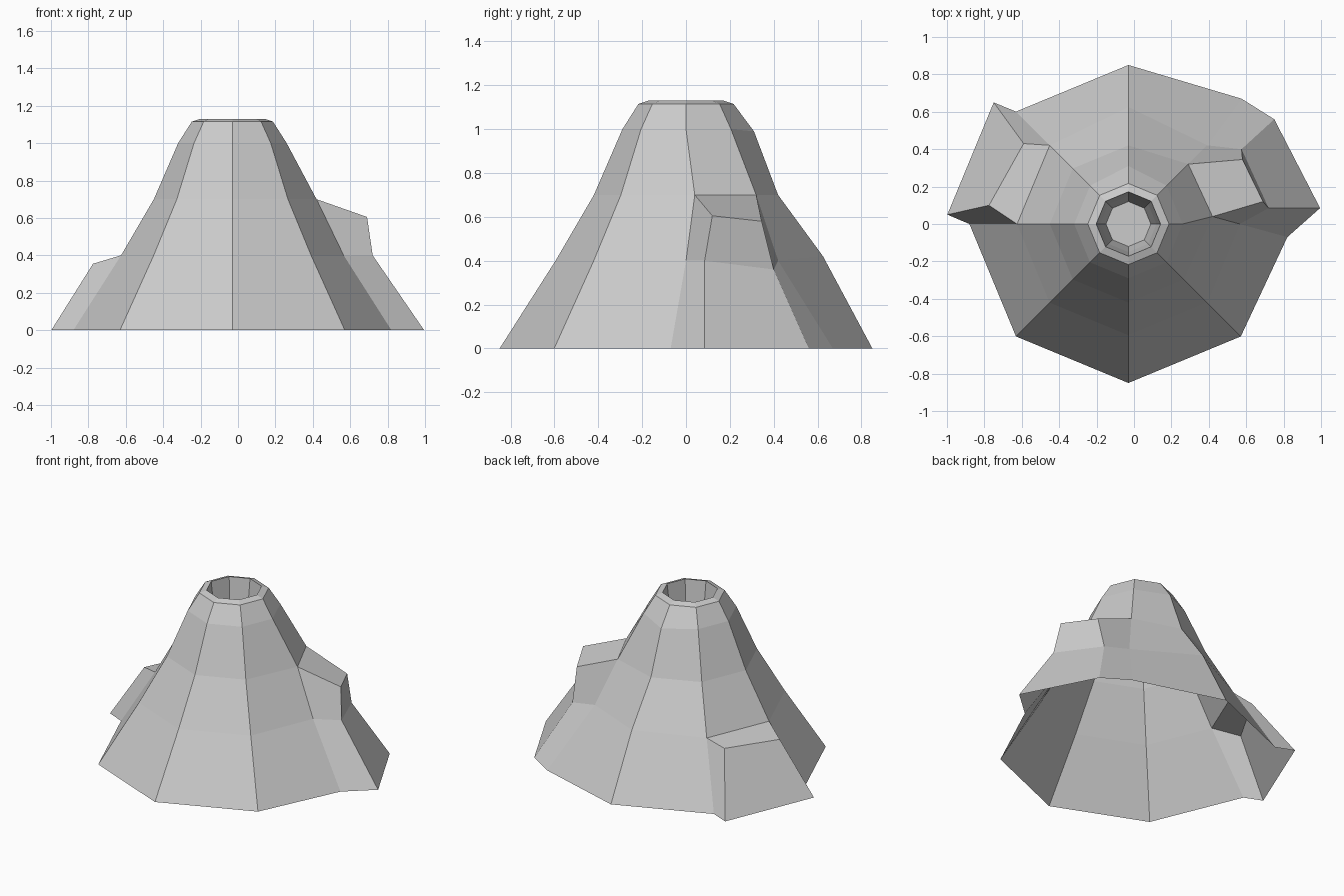
import bpy, bmesh
from math import cos, sin, pi

if "Cube" in bpy.data.objects:
    bpy.data.objects.remove(bpy.data.objects["Cube"])

N = 8
CX = -0.03
bm = bmesh.new()


def ring(r, z):
    return [bm.verts.new((CX + r * cos(2 * pi * k / N), r * sin(2 * pi * k / N), z)) for k in range(N)]


# volcano profile: outer slope, rim, then down into the crater
profile = [(0.85, 0), (0.595, 0.4), (0.42, 0.7), (0.29, 1.0), (0.217, 1.115),
           (0.172, 1.13), (0.15, 0.95), (0.12, 0.8)]
rings = [ring(r, z) for r, z in profile]

# spots where a rock ledge replaces the slope: (row, segment)
ledges = {(0, 0), (1, 0), (0, 3)}
for i in range(len(rings) - 1):
    for k in range(N):
        if (i, k) not in ledges:
            a, b, n = rings[i], rings[i + 1], (k + 1) % N
            bm.faces.new((a[k], a[n], b[n], b[k]))
bm.faces.new(rings[-1])

# slight irregularities of the slope
rings[0][0].co = (0.82, -0.07, 0)
rings[0][1].co = (0.575, 0.67, 0)
rings[1][2].co = (CX, 0.625, 0.42)
rings[2][0].co = (0.42, 0.04, 0.7)
rings[2][1].co = (0.29, 0.32, 0.7)
rings[3][2].co = (CX, 0.31, 0.99)


def ledge(k, outer):
    """Rock ledge standing out of segment k; outer = pairs of points from base to top."""
    out = [[bm.verts.new(p) for p in pair] for pair in outer]
    inner = [(rings[i][k], rings[i][k + 1]) for i in range(len(out))]
    for i in range(len(out) - 1):
        (p, q), (r, s) = out[i], out[i + 1]
        bm.faces.new((p, q, s, r))
        bm.faces.new((inner[i][0], p, r, inner[i + 1][0]))
        bm.faces.new((q, inner[i][1], inner[i + 1][1], s))
    bm.faces.new((out[-1][0], out[-1][1], inner[-1][1], inner[-1][0]))


# tall ledge on the right, low ledge on the left
ledge(0, [((0.995, 0.085, 0), (0.75, 0.56, 0)),
          ((0.72, 0.085, 0.4), (0.575, 0.40, 0.36)),
          ((0.69, 0.12, 0.605), (0.58, 0.345, 0.58))])
ledge(3, [((-0.75, 0.65, 0), (-0.998, 0.05, 0)),
          ((-0.59, 0.43, 0.37), (-0.775, 0.10, 0.355))])

bmesh.ops.recalc_face_normals(bm, faces=bm.faces)
mesh = bpy.data.meshes.new("volcano")
bm.to_mesh(mesh)
bm.free()
bpy.context.collection.objects.link(bpy.data.objects.new("volcano", mesh))
